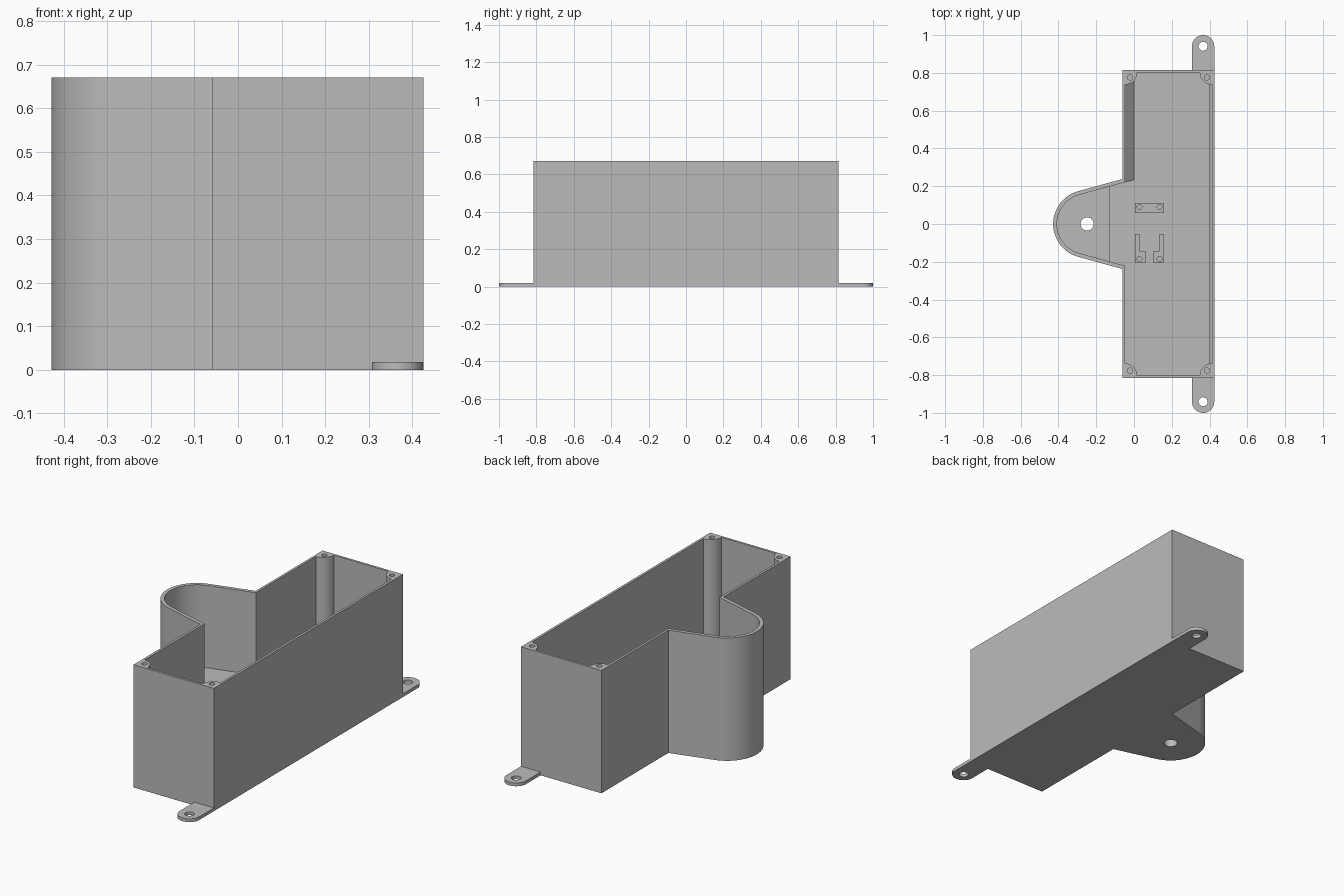
import bpy
import bmesh
from math import sin, cos, pi, radians, tan

cube = bpy.data.objects.get("Cube")
if cube:
    bpy.data.objects.remove(cube, do_unlink=True)

# One plain grey plastic
GREY = (0.5, 0.5, 0.5, 1)
plastic = bpy.data.materials.new("grey_plastic")
plastic.use_nodes = True
plastic.diffuse_color = GREY
plastic.node_tree.nodes["Principled BSDF"].inputs["Base Color"].default_value = GREY

# Main dimensions
HEIGHT, FLOOR = 0.67, 0.018
LEFT, RIGHT, END = -0.06, 0.425, 0.815
WALL = 0.013
IN_LEFT, IN_RIGHT, IN_END = LEFT + WALL, RIGHT - WALL, END - WALL
NOSE_X, NOSE_R, NOSE_WALL = -0.248, 0.18, 0.02
FLARE = radians(15.4)
SHELF_X, SHELF_Z = -0.13, 0.22


def arc(cx, cy, r, start, end, steps=24):
    return [(cx + r * cos(start + (end - start) * i / steps),
             cy + r * sin(start + (end - start) * i / steps)) for i in range(steps + 1)]


def prism(name, outline, z0, z1):
    """Extrude a flat outline between two heights."""
    bm = bmesh.new()
    face = bm.faces.new([bm.verts.new((x, y, z0)) for x, y in outline])
    top = bmesh.ops.extrude_face_region(bm, geom=[face])["geom"]
    bmesh.ops.translate(bm, vec=(0, 0, z1 - z0),
                        verts=[v for v in top if isinstance(v, bmesh.types.BMVert)])
    bmesh.ops.recalc_face_normals(bm, faces=bm.faces)
    mesh = bpy.data.meshes.new(name)
    bm.to_mesh(mesh)
    bm.free()
    mesh.materials.append(plastic)
    obj = bpy.data.objects.new(name, mesh)
    bpy.context.collection.objects.link(obj)
    return obj


def select(obj):
    bpy.ops.object.select_all(action="DESELECT")
    obj.select_set(True)
    bpy.context.view_layer.objects.active = obj


def cut(obj, cutter):
    select(obj)
    mod = obj.modifiers.new("cut", "BOOLEAN")
    mod.operation, mod.solver, mod.object = "DIFFERENCE", "EXACT", cutter
    bpy.ops.object.modifier_apply(modifier=mod.name)
    bpy.data.objects.remove(cutter, do_unlink=True)


def drill(obj, x, y, r, z0=-0.1, z1=1):
    cut(obj, prism("drill", arc(x, y, r, 0, 2 * pi, 32)[:-1], z0, z1))


def smooth(obj):
    select(obj)
    bpy.ops.object.shade_smooth_by_angle(angle=radians(30))


def box(x0, x1, y0, y1):
    return [(x0, y0), (x1, y0), (x1, y1), (x0, y1)]


def flare_y(x, r):
    """Half width of the nose where its flared side reaches x."""
    return r / cos(FLARE) + (x - NOSE_X) * tan(FLARE)


def nose(r, x_end):
    y = flare_y(x_end, r)
    return [(x_end, y)] + arc(NOSE_X, 0, r, pi / 2 + FLARE, 1.5 * pi - FLARE, 40) + [(x_end, -y)]


def case_outline(left, right, end, r):
    return [(right, -end), (right, end), (left, end)] + nose(r, left) + [(left, -end)]


# Open case with a rounded nose
case = prism("case_shell", case_outline(LEFT, RIGHT, END, NOSE_R), 0, HEIGHT)
inner_r = NOSE_R - NOSE_WALL
cut(case, prism("cavity", case_outline(IN_LEFT, IN_RIGHT, IN_END, inner_r), FLOOR, 1))
drill(case, NOSE_X, 0, 0.035)
smooth(case)

# Raised shelf in the nose
shelf = prism("nose_shelf", nose(inner_r, SHELF_X), FLOOR, SHELF_Z)
drill(shelf, NOSE_X, 0, 0.035)
smooth(shelf)

# Corner screw posts
for side, x, turn in (("right", IN_LEFT, 1), ("left", IN_RIGHT, -1)):
    for end, s in (("back", 1), ("front", -1)):
        quarter = [(x, s * IN_END)] + [
            (x + turn * px, s * (IN_END - py)) for px, py in arc(0, 0, 0.064, 0, pi / 2, 12)]
        post = prism(f"screw_post_{end}_{side}", quarter, FLOOR, HEIGHT)
        drill(post, x + turn * 0.026, s * (IN_END - 0.026), 0.014, 0.4)
        smooth(post)

# Mounting lugs at both ends
for end, s in (("back", 1), ("front", -1)):
    r, cx, cy = 0.059, 0.366, 0.941
    tab = [(cx + r, END)] + arc(cx, cy, r, 0, pi) + [(cx - r, END)]
    lug = prism(f"mounting_lug_{end}", [(x, s * y) for x, y in tab], 0, FLOOR)
    drill(lug, cx, s * cy, 0.024)
    smooth(lug)

# Sloped strip along the foot of the right wall
strip = prism("sloped_strip", [(IN_LEFT, flare_y(IN_LEFT, inner_r)), (0, flare_y(0, inner_r)),
                               (0, IN_END), (IN_LEFT, IN_END)], FLOOR, FLOOR + 0.05)
for v in strip.data.vertices:
    if v.co.z > FLOOR + 0.01 and v.co.x > -0.01:
        v.co.z = FLOOR + 0.001

# Low ledge along the left wall
prism("wall_ledge", box(IN_RIGHT - 0.015, IN_RIGHT, -IN_END, IN_END), FLOOR, 0.05)

# Circuit board supports on the floor
SUPPORT_Z = 0.08
MID = 0.082
bar = prism("support_bar", box(0.005, 2 * MID - 0.005, 0.058, 0.11), FLOOR, SUPPORT_Z)
for s in (-1, 1):
    drill(bar, MID + s * 0.053, 0.09, 0.013, 0.03)
    ell = [(0.077, -0.206), (0.077, -0.053), (0.053, -0.053),
           (0.053, -0.143), (0.022, -0.143), (0.022, -0.206)]
    side = "left" if s > 0 else "right"
    bracket = prism(f"support_bracket_{side}", [(MID + s * x, y) for x, y in ell], FLOOR, SUPPORT_Z)
    drill(bracket, MID + s * 0.053, -0.185, 0.013, 0.03)
